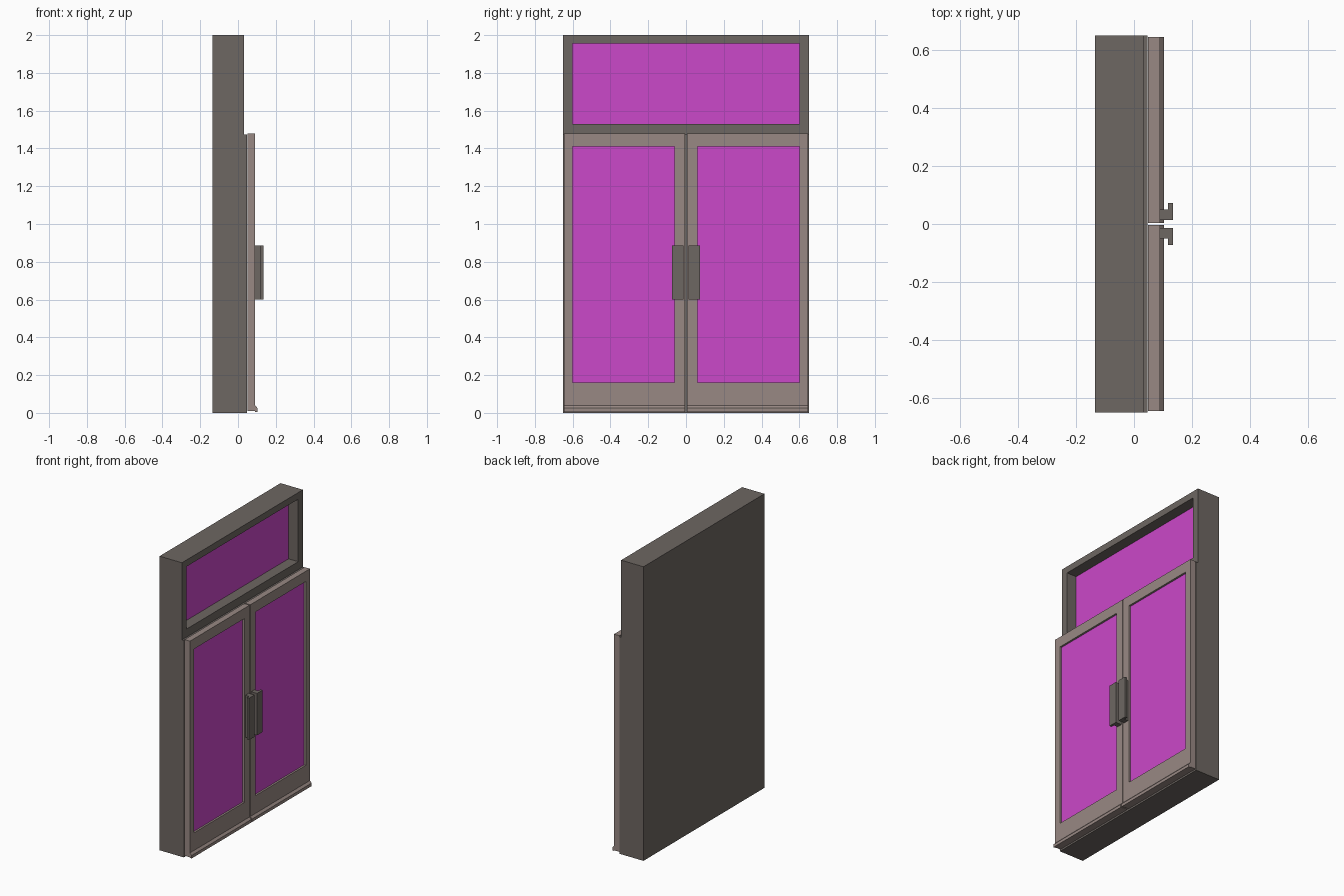
import bpy
import bmesh

if "Cube" in bpy.data.objects:
    bpy.data.objects.remove(bpy.data.objects["Cube"], do_unlink=True)


def material(name, rgb):
    mat = bpy.data.materials.new(name)
    mat.use_nodes = True
    mat.diffuse_color = (*rgb, 1)
    mat.node_tree.nodes["Principled BSDF"].inputs["Base Color"].default_value = (*rgb, 1)
    return mat


FRAME = material("dark taupe", (0.155, 0.135, 0.122))
DOOR = material("light taupe", (0.315, 0.25, 0.23))
GLASS = material("magenta glass", (0.6, 0.065, 0.585))


def finish(name, bm, *mats):
    bmesh.ops.recalc_face_normals(bm, faces=bm.faces)
    mesh = bpy.data.meshes.new(name)
    bm.to_mesh(mesh)
    bm.free()
    for mat in mats:
        mesh.materials.append(mat)
    obj = bpy.data.objects.new(name, mesh)
    bpy.context.collection.objects.link(obj)
    return obj


def loft(bm, rings):
    """Join equal rings of points into a closed solid; returns the end cap."""
    loops = [[bm.verts.new(p) for p in ring] for ring in rings]
    n = len(loops[0])
    for a, b in zip(loops, loops[1:]):
        for i in range(n):
            j = (i + 1) % n
            bm.faces.new((a[i], a[j], b[j], b[i]))
    bm.faces.new(loops[0][::-1])
    return bm.faces.new(loops[-1])


def rectangle(x, y, z):
    return [(x, y[0], z[0]), (x, y[1], z[0]), (x, y[1], z[1]), (x, y[0], z[1])]


def glazed_panel(name, x, y, z, open_y, open_z, glass_x, mat):
    """Slab with a recessed opening whose floor is the pane."""
    bm = bmesh.new()
    pane = loft(bm, [rectangle(x[0], y, z), rectangle(x[1], y, z),
                     rectangle(x[1], open_y, open_z),
                     rectangle(glass_x, open_y, open_z)])
    pane.material_index = 1
    return finish(name, bm, mat, GLASS)


def box(name, x, y, z, mat):
    bm = bmesh.new()
    loft(bm, [rectangle(x[0], y, z), rectangle(x[1], y, z)])
    return finish(name, bm, mat)


def span(side, a, b):
    return tuple(sorted((side * a, side * b)))


# Outer frame with the transom window, and the casing behind the doors
glazed_panel("frame_with_transom", (-0.135, 0.033), (-0.65, 0.65), (0, 2),
             (-0.6, 0.6), (1.53, 1.955), -0.04, FRAME)
box("door_casing", (0.033, 0.047), (-0.65, 0.65), (0, 1.475), FRAME)

for side, label in ((1, "left"), (-1, "right")):
    # Door leaf with its pane
    glazed_panel(label + "_door", (0.049, 0.09), span(side, 0.004, 0.645),
                 (0.01, 1.48), span(side, 0.06, 0.6), (0.16, 1.41), 0.077, DOOR)

    # Bottom weather strip with a sloped top
    bm = bmesh.new()
    profile = [(0.09, 0.006), (0.103, 0.006), (0.103, 0.026), (0.09, 0.04)]
    loft(bm, [[(x, side * y, z) for x, z in profile] for y in (0.004, 0.645)])
    finish(label + "_weather_strip", bm, DOOR)

    # Handle: stem and outer grip in one profile
    bm = bmesh.new()
    profile = [(0.09, 0.013), (0.134, 0.013), (0.134, 0.073),
               (0.118, 0.073), (0.118, 0.05), (0.09, 0.05)]
    loft(bm, [[(x, side * y, z) for x, y in profile] for z in (0.6, 0.885)])
    finish(label + "_handle", bm, FRAME)
